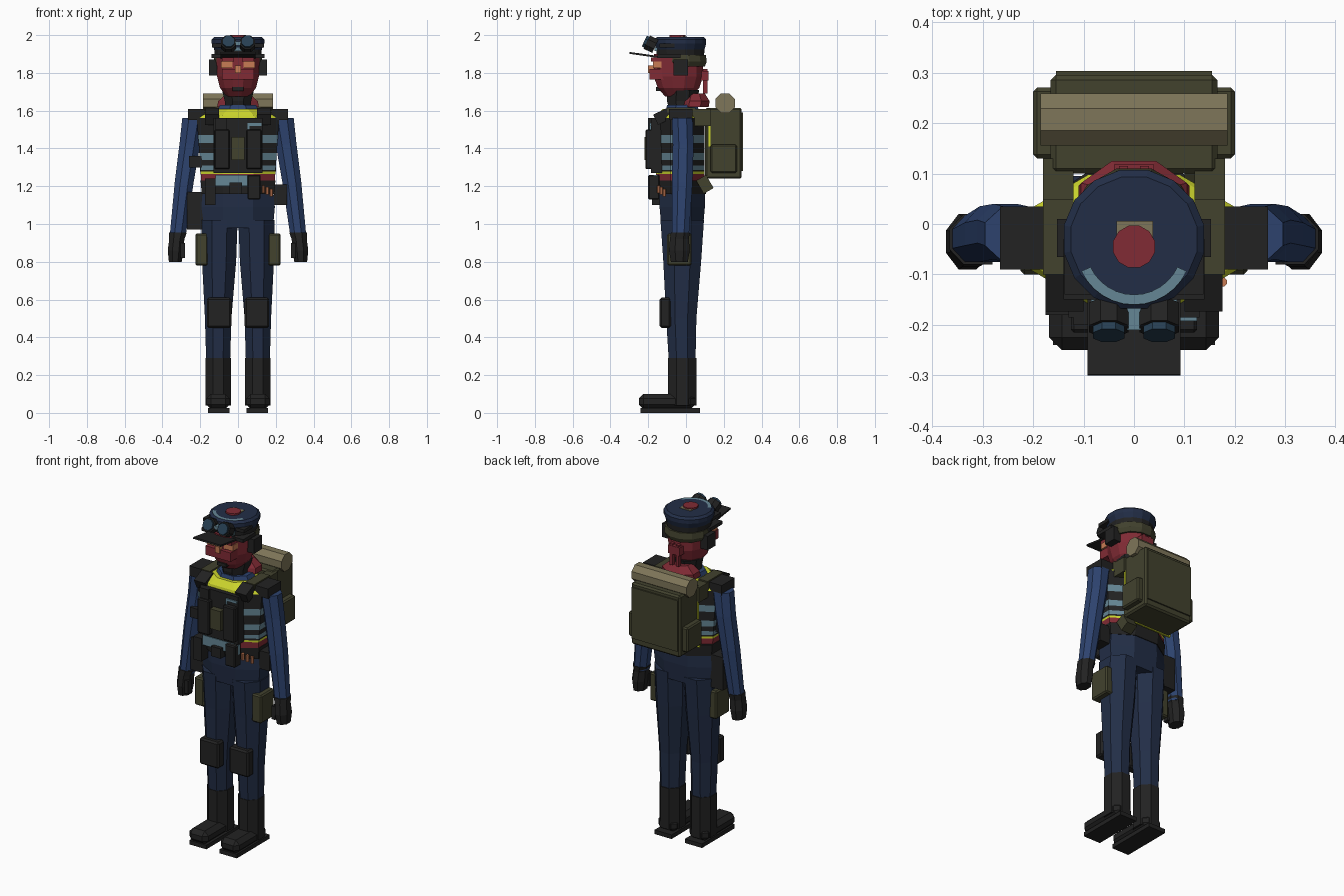
import bpy, bmesh, math
from mathutils import Matrix, Vector

default_cube = bpy.data.objects.get("Cube")
if default_cube:
    bpy.data.objects.remove(default_cube)


def material(name, red, green, blue):
    mat = bpy.data.materials.new(name)
    mat.use_nodes = True
    colour = (red, green, blue, 1)
    mat.diffuse_color = colour
    mat.node_tree.nodes["Principled BSDF"].inputs["Base Color"].default_value = colour
    return mat


NAVY = material("navy cloth", .016, .027, .062)
BLUE = material("blue sleeve", .026, .055, .155)
BLACK = material("black gear", .016, .016, .016)
OLIVE = material("olive canvas", .054, .054, .027)
TAN = material("tan bedroll", .21, .18, .1)
RED = material("red knit", .22, .024, .035)
YELLOW = material("yellow safety", .6, .66, .026)
STEEL = material("pale steel blue", .13, .24, .3)
SKIN = material("skin", .58, .2, .09)
LENS = material("dark lens", .02, .05, .085)


def finish(name, bm, *mats):
    bmesh.ops.recalc_face_normals(bm, faces=bm.faces)
    mesh = bpy.data.meshes.new(name)
    bm.to_mesh(mesh)
    bm.free()
    for mat in mats:
        mesh.materials.append(mat)
    obj = bpy.data.objects.new(name, mesh)
    bpy.context.collection.objects.link(obj)
    return obj


def box(name, mat, xs, ys, zs, tilt=0, bevel=0, taper=1):
    """Box between coordinate pairs, tilted about x, narrowed at the top by taper."""
    pairs = (xs, ys, zs)
    centre = Vector([(a + b) / 2 for a, b in pairs])
    size = [abs(b - a) for a, b in pairs]
    bm = bmesh.new()
    bmesh.ops.create_cube(bm, size=1)
    for v in bm.verts:
        if v.co.z > 0:
            v.co.x *= taper
            v.co.y *= taper
    bmesh.ops.scale(bm, vec=size, verts=bm.verts)
    if bevel:
        bmesh.ops.bevel(bm, geom=bm.edges[:], offset=bevel, segments=1, affect='EDGES')
    place = Matrix.Translation(centre) @ Matrix.Rotation(math.radians(tilt), 4, 'X')
    bmesh.ops.transform(bm, matrix=place, verts=bm.verts)
    return finish(name, bm, mat)


def loft(name, mats, rings, sides=8, bands=None):
    """Stack of rings (z, x, y, half width, half depth); bands give material per layer."""
    bm = bmesh.new()
    grow = 1 / math.cos(math.pi / sides)
    loops = []
    for z, x, y, rx, ry in rings:
        angles = [math.tau * (i + .5) / sides for i in range(sides)]
        loops.append([bm.verts.new((x + rx * grow * math.cos(a),
                                    y + ry * grow * math.sin(a), z)) for a in angles])
    for k, (low, high) in enumerate(zip(loops, loops[1:])):
        for i in range(sides):
            j = (i + 1) % sides
            face = bm.faces.new((low[i], low[j], high[j], high[i]))
            face.material_index = bands[k] if bands else 0
    bm.faces.new(loops[0])
    bm.faces.new(loops[-1]).material_index = bands[-1] if bands else 0
    return finish(name, bm, *mats)


def rod(name, mat, centre, radius, length, axis='X', angle=90, sides=8):
    bm = bmesh.new()
    bmesh.ops.create_cone(bm, cap_ends=True, segments=sides, radius1=radius,
                          radius2=radius, depth=length)
    turn = Matrix.Rotation(math.radians(angle), 4, axis)
    spin = Matrix.Rotation(math.pi / sides, 4, 'Z')
    bmesh.ops.transform(bm, matrix=Matrix.Translation(centre) @ turn @ spin, verts=bm.verts)
    return finish(name, bm, mat)


# Trousers, boots, arms and paired gear
for side, s in (("right", -1), ("left", 1)):
    def pair(name, mat, xs, ys, zs, **options):
        box(side + "_" + name, mat, (s * xs[0], s * xs[1]), ys, zs, **options)

    loft(side + "_trouser_leg", [NAVY], [
        (.26, s * .105, -.02, .063, .07), (.5, s * .105, -.025, .07, .08),
        (.8, s * .1, -.02, .09, .1), (1.02, s * .098, -.02, .096, .115)])
    loft(side + "_boot_shaft", [BLACK], [
        (.04, s * .104, -.02, .068, .075), (.29, s * .104, -.02, .068, .075)])
    pair("boot_foot", BLACK, (.042, .168), (-.25, .05), (.02, .1), bevel=.025)
    pair("boot_sole", BLACK, (.045, .16), (-.24, .075), (0, .025))
    pair("knee_pad", BLACK, (.035, .165), (-.14, -.08), (.45, .61), bevel=.01)
    pair("cargo_pocket", OLIVE, (.16, .225), (-.1, .03), (.78, .95), bevel=.008)
    loft(side + "_sleeve", [BLUE], [
        (.93, s * .32, -.03, .042, .045), (1.22, s * .285, -.02, .05, .055),
        (1.42, s * .255, -.015, .055, .055), (1.56, s * .235, -.02, .06, .055)])
    loft(side + "_glove", [BLACK], [
        (.8, s * .332, -.035, .034, .045), (.86, s * .33, -.035, .042, .055),
        (.92, s * .324, -.035, .04, .05), (.955, s * .318, -.03, .047, .05)])
    pair("thumb", BLACK, (.28, .305), (-.08, -.045), (.82, .9))
    pair("shoulder_pad", BLACK, (.175, .265), (-.09, .035), (1.55, 1.61))
    pair("pack_strap", OLIVE, (.12, .18), (-.1, .05), (1.59, 1.618))
    pair("pack_strap_back", OLIVE, (.12, .18), (.03, .13), (1.52, 1.61))
    pair("front_strap", BLACK, (.1, .175), (-.165, -.08), (1.54, 1.6), tilt=25)
    pair("chest_pouch", BLACK, (.045, .125), (-.215, -.15), (1.29, 1.5), bevel=.006)
    pair("pack_pocket", OLIVE, (.15, .2), (.13, .27), (1.27, 1.42), bevel=.008)
    pair("pack_trim", YELLOW, (.16, .17), (.118, .13), (1.41, 1.53))
    pair("ear_cup", BLACK, (.105, .153), (-.065, .01), (1.785, 1.87))
    pair("eye_opening", SKIN, (.03, .09), (-.176, -.13), (1.825, 1.86))
    pair("brow", RED, (.02, .085), (-.185, -.13), (1.86, 1.882))
    pair("scarf_tail", RED, (.012, .03), (.09, .115), (1.69, 1.82))

# Hips and belt
loft("hips", [NAVY], [(.98, 0, -.02, .185, .11), (1.09, 0, -.02, .195, .12),
                      (1.2, 0, -.02, .185, .12)])
loft("belt", [BLACK], [(1.16, 0, -.025, .192, .13), (1.23, 0, -.025, .198, .135)])
box("belt_front", STEEL, (-.12, .12), (-.172, -.15), (1.2, 1.26))
box("belt_buckle", BLACK, (-.045, .02), (-.195, -.15), (1.16, 1.22))
box("belt_pouch_left", BLACK, (.05, .12), (-.2, -.14), (1.13, 1.26), bevel=.006)
box("belt_pouch_right", BLACK, (-.175, -.12), (-.18, -.1), (1.1, 1.24))
box("holster", BLACK, (-.27, -.18), (-.07, .03), (.97, 1.17))
box("radio", BLACK, (.19, .26), (-.07, .02), (1.1, 1.21))
box("hip_bag", OLIVE, (.1, .17), (.07, .13), (1.17, 1.25), tilt=30)
for i in range(3):
    rod("shell", SKIN, (.135 + .02 * i, -.145 + .015 * i, 1.185 - .01 * i), .01, .04, angle=0)

# Striped vest torso
heights = (1.23, 1.265, 1.277, 1.287, 1.31, 1.34, 1.375, 1.43, 1.47, 1.56, 1.575, 1.608)
rings = [(z, 0, -.03, .195 + (z - 1.23) * .07, .128) for z in heights[:-2]]
rings += [(heights[-2], 0, -.03, .2, .125), (heights[-1], 0, -.025, .13, .1)]
loft("vest", [BLACK, STEEL, YELLOW, RED], rings,
     bands=[3, 2, 0, 1, 0, 1, 0, 1, 0, 2, 2])
loft("collar", [BLUE], [(1.59, 0, -.02, .115, .09), (1.63, 0, -.02, .095, .08)])
box("chest_panel", BLACK, (-.13, .13), (-.185, -.12), (1.27, 1.56))
box("centre_pouch", OLIVE, (-.035, .035), (-.22, -.16), (1.34, 1.46))
box("radio_pouch", BLACK, (-.12, -.06), (-.2, -.15), (1.5, 1.56))
box("name_strip", STEEL, (.05, .125), (-.192, -.184), (1.52, 1.535))
box("name_strip_drop", STEEL, (.05, .06), (-.192, -.184), (1.49, 1.52))
box("side_pouch", BLACK, (-.26, -.19), (-.09, .0), (1.3, 1.36))

# Backpack and bedroll
box("backpack", OLIVE, (-.165, .165), (.1, .295), (1.24, 1.615), bevel=.01)
box("backpack_flap", OLIVE, (-.155, .155), (.26, .303), (1.28, 1.59))
box("pack_base_trim", YELLOW, (-.168, .168), (.1, .112), (1.235, 1.25))
rod("bedroll", TAN, (0, .207, 1.64), .056, .37, axis='Y')

# Neck, scarf and masked head
loft("neck", [BLACK], [(1.61, 0, -.02, .07, .07), (1.65, 0, -.02, .07, .08),
                       (1.71, 0, -.015, .085, .085)])
loft("scarf", [RED], [(1.62, 0, .045, .11, .075), (1.65, 0, .05, .105, .075),
                      (1.69, 0, .05, .06, .05)])
loft("masked_head", [RED], [(1.675, 0, -.04, .06, .07), (1.72, 0, -.04, .095, .11),
                            (1.78, 0, -.04, .11, .13), (1.9, 0, -.04, .115, .13)], sides=12)
box("mouth_mask", RED, (-.085, .085), (-.192, -.1), (1.765, 1.82))
box("nose", SKIN, (-.015, .015), (-.2, -.15), (1.8, 1.84))
box("chin_mask", BLACK, (-.03, .03), (-.16, -.12), (1.705, 1.725))
box("scarf_knot", RED, (-.04, .04), (.07, .118), (1.76, 1.81))

# Cap with visor, badge arc and goggles
cap_y = -.03
loft("cap_lining", [OLIVE], [(1.835, 0, -.015, .115, .115), (1.86, 0, -.015, .128, .125),
                             (1.895, 0, -.02, .125, .125)], sides=12)
loft("cap", [NAVY, BLACK], [(1.885, 0, cap_y, .122, .125), (1.925, 0, cap_y, .126, .128),
                            (1.955, 0, cap_y, .139, .137), (1.978, 0, cap_y, .139, .137),
                            (1.99, 0, cap_y, .125, .123)], sides=16, bands=[1, 0, 0, 0])
box("visor", BLACK, (-.092, .092), (-.3, -.13), (1.889, 1.899), tilt=-8)
box("visor_root", BLACK, (-.14, .14), (-.15, -.03), (1.88, 1.9))
rod("cap_button", RED, (0, -.045, 1.992), .043, .016, angle=0, sides=12)
box("cap_patch", TAN, (-.035, .038), (-.03, .006), (1.986, 1.993))

bm = bmesh.new()
steps = 12
arc = []
for i in range(steps + 1):
    a = math.radians(205 + 130 * i / steps)
    arc.append([bm.verts.new((r * math.cos(a), -.045 + r * math.sin(a), 1.993))
                for r in (.095, .115)])
for (a, b), (c, d) in zip(arc, arc[1:]):
    bm.faces.new((a, b, d, c))
finish("cap_arc", bm, STEEL)

for s in (-1, 1):
    rod("goggle_rim", BLACK, (s * .05, -.185, 1.952), .042, .05, angle=65)
    rod("goggle_lens", LENS, (s * .05, -.205, 1.961), .034, .035, angle=65)
    box("goggle_strap", BLACK, (s * .08, s * .138), (-.14, -.06), (1.935, 1.955))
box("goggle_bridge", STEEL, (-.014, .014), (-.21, -.16), (1.945, 1.965))
box("cap_front_badge", STEEL, (-.085, .085), (-.166, -.15), (1.915, 1.935))
